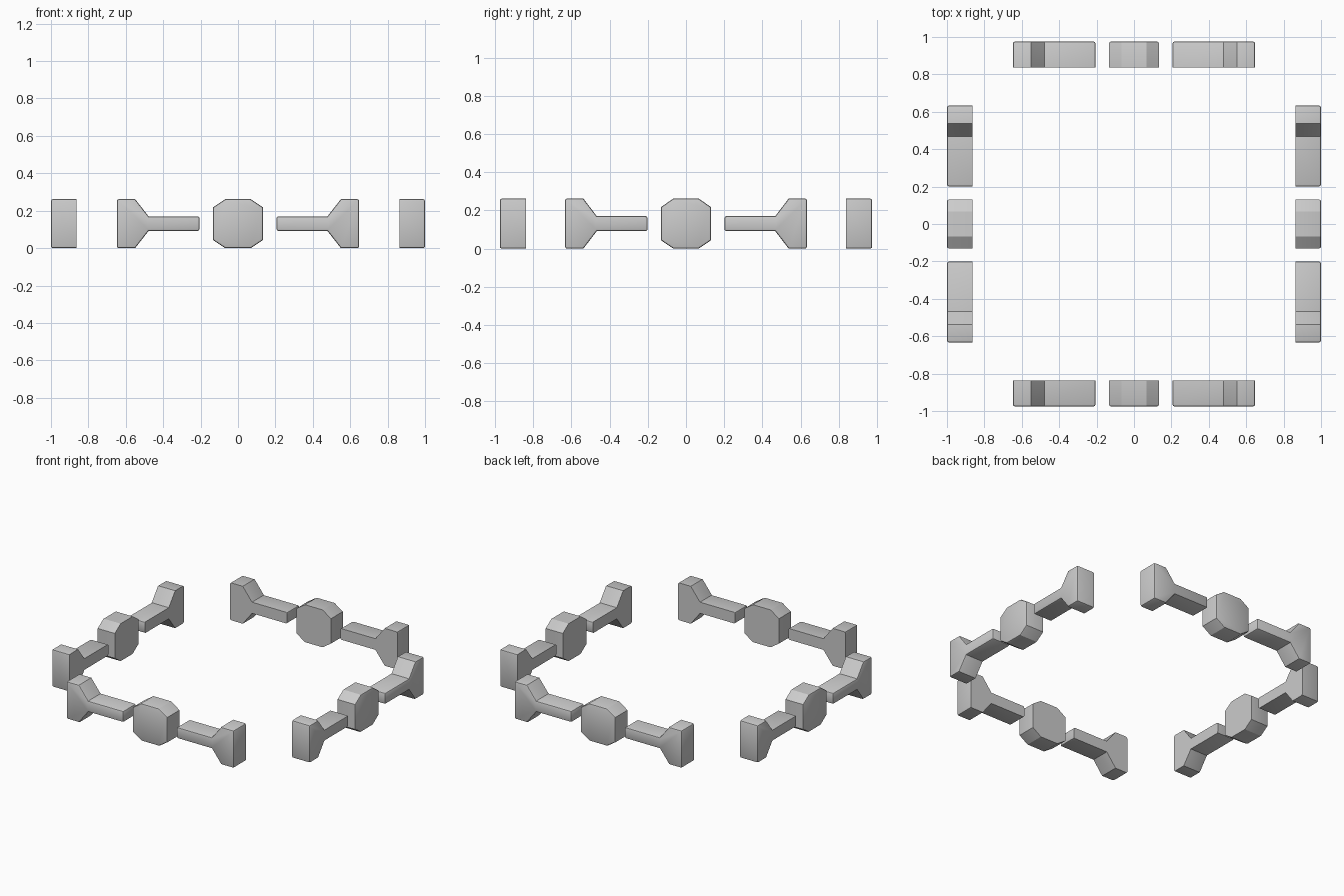
import bpy, bmesh, math
from mathutils import Matrix, Vector

if "Cube" in bpy.data.objects:
    bpy.data.objects.remove(bpy.data.objects["Cube"])

H = 0.262          # overall height
MID = H / 2
T = 0.137          # thickness of every piece


def mirror_u(profile):
    return [(-u, z) for u, z in reversed(profile)]


# Flared bar: tall foot at the outer end, thin arm towards the middle
BAR = [(0.648, 0), (0.648, H), (0.55, H), (0.478, MID + 0.039), (0.206, MID + 0.039),
       (0.206, MID - 0.039), (0.478, MID - 0.039), (0.55, 0)]
# Eight-sided centre block
BLOCK = [(0.134, 0.044), (0.134, H - 0.044), (0.068, H), (-0.068, H),
         (-0.134, H - 0.044), (-0.134, 0.044), (-0.068, 0), (0.068, 0)]


def make_piece(name, profile, outer, scale, angle):
    """Extrude a profile, soften its outward face and square corners, turn it to one side."""
    bm = bmesh.new()
    inner = [bm.verts.new((u * scale, -(outer - T), z)) for u, z in profile]
    face = bm.faces.new(inner)
    ext = bmesh.ops.extrude_face_region(bm, geom=[face], use_keep_orig=True)
    outer_verts = [v for v in ext["geom"] if isinstance(v, bmesh.types.BMVert)]
    bmesh.ops.translate(bm, verts=outer_verts, vec=Vector((0, -T, 0)))
    bmesh.ops.recalc_face_normals(bm, faces=bm.faces)
    edges = []
    for e in bm.edges:
        on_rim = all(v.co.y < -outer + 1e-4 for v in e.verts)
        across = abs(e.verts[0].co.y - e.verts[1].co.y) > T / 2
        square = across and e.is_convex and e.calc_face_angle(0) > math.radians(80)
        if on_rim or square:
            edges.append(e)
    bmesh.ops.bevel(bm, geom=edges, offset=0.01, offset_type='OFFSET', segments=2,
                    profile=0.5, affect='EDGES', clamp_overlap=True)
    bm.transform(Matrix.Rotation(angle, 4, 'Z'))
    mesh = bpy.data.meshes.new(name)
    bm.to_mesh(mesh)
    bm.free()
    ob = bpy.data.objects.new(name, mesh)
    bpy.context.collection.objects.link(ob)
    bpy.ops.object.select_all(action='DESELECT')
    ob.select_set(True)
    bpy.context.view_layer.objects.active = ob
    bpy.ops.object.shade_smooth_by_angle(angle=math.radians(30))


# Three pieces along each of the four sides
SIDES = [("front", 0.975, 1.0, 0), ("right", 1.0, 0.977, 90),
         ("back", 0.975, 1.0, 180), ("left", 1.0, 0.977, 270)]
for side, outer, scale, deg in SIDES:
    angle = math.radians(deg)
    make_piece(side + "_bar_a", BAR, outer, scale, angle)
    make_piece(side + "_bar_b", mirror_u(BAR), outer, scale, angle)
    make_piece(side + "_centre_block", BLOCK, outer, scale, angle)
